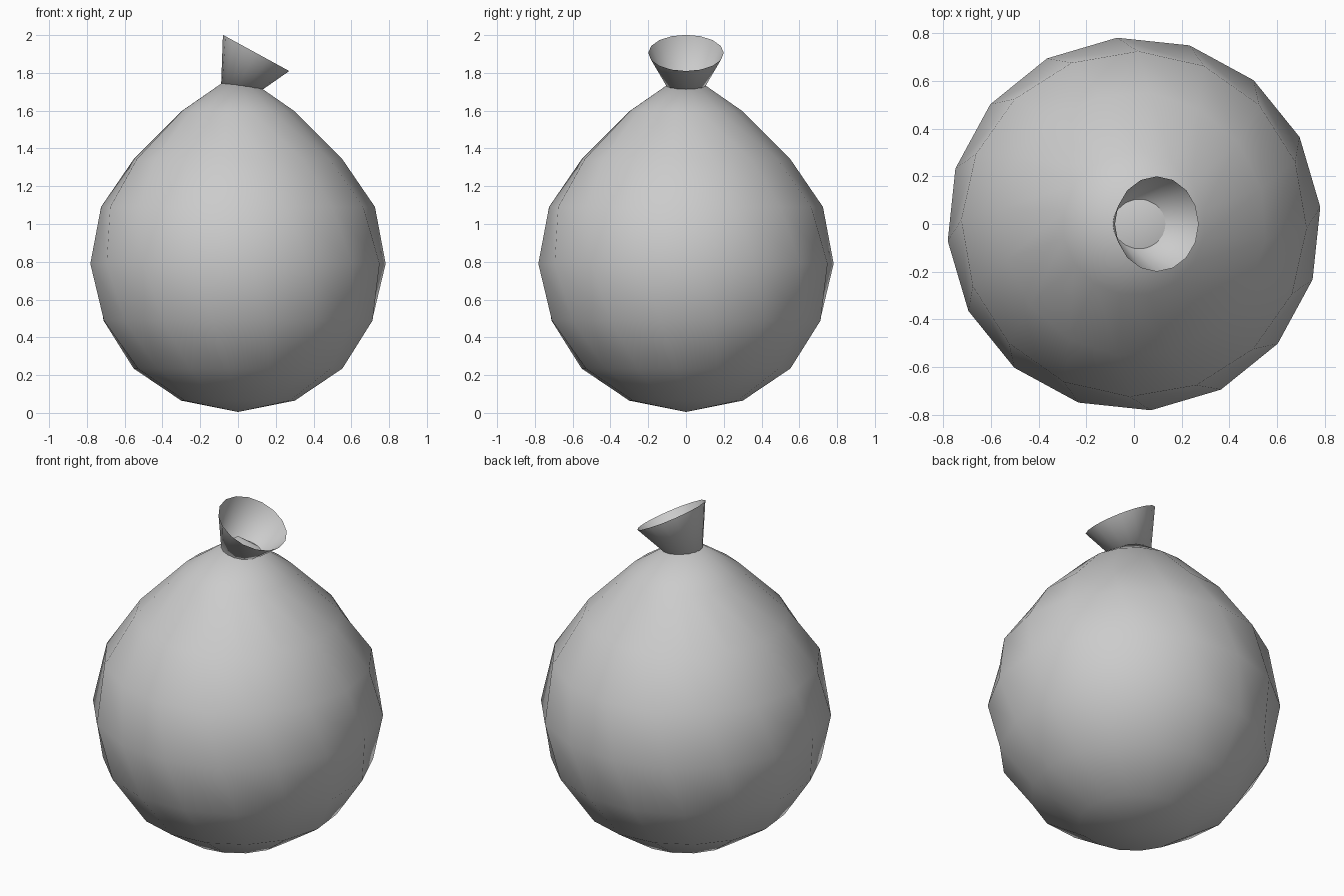
import bpy, bmesh
from math import radians, sin, cos
from mathutils import Matrix, Vector

if "Cube" in bpy.data.objects:
    bpy.data.objects.remove(bpy.data.objects["Cube"])

R, CZ, SEGS = 0.785, 0.79, 16
TWIST = radians(-21.9)          # twist per unit of height


def add_object(name, bm):
    for f in bm.faces:
        f.smooth = True
    mesh = bpy.data.meshes.new(name)
    bm.to_mesh(mesh)
    bm.free()
    ob = bpy.data.objects.new(name, mesh)
    bpy.context.collection.objects.link(ob)
    return ob


# Balloon body: sphere with the top drawn up to a point and a slight twist
bm = bmesh.new()
bmesh.ops.create_uvsphere(bm, u_segments=SEGS, v_segments=8, radius=R)
for v in bm.verts:
    z = v.co.z + CZ
    v.co = Matrix.Rotation(TWIST * z, 3, 'Z') @ v.co
    v.co.z = z
    if z > 1.55:
        v.co.z = 1.805          # tip
    elif z > 1.45:
        v.co.z = 1.60           # shoulder ring
add_object("balloon_body", bm)

# Tied mouth: open tilted cone whose point is buried in the body tip
bm = bmesh.new()
tilt = Matrix.Translation((0, 0, 1.73)) @ Matrix.Rotation(radians(28.6), 4, 'Y')
bmesh.ops.create_cone(bm, cap_ends=False, segments=SEGS, radius1=0.0,
                      radius2=0.2, depth=0.4, matrix=tilt)
bmesh.ops.remove_doubles(bm, verts=bm.verts, dist=1e-4)
add_object("balloon_mouth", bm)
